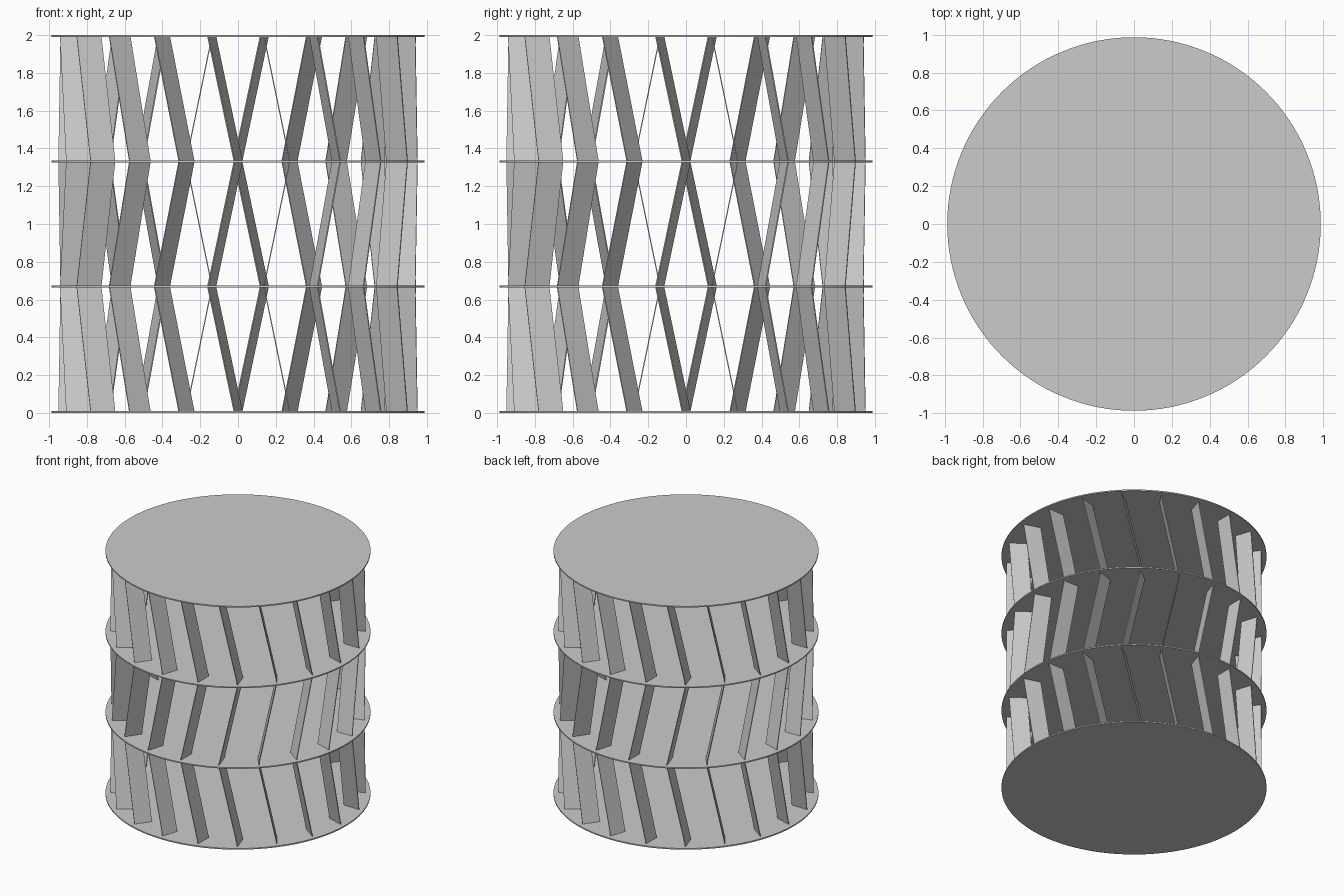
import bpy
import bmesh
from math import sin, cos, radians
from mathutils import Vector

if "Cube" in bpy.data.objects:
    bpy.data.objects.remove(bpy.data.objects["Cube"], do_unlink=True)

DISC_RADIUS = 0.987
DISC_THICK = 0.01
PITCH = (2 - DISC_THICK) / 3
BLADES = 20
STEP = 360 / BLADES
BLADE_RADIUS = 0.885
BLADE_WIDTH = 0.137
BLADE_THICK = 0.006

grey = bpy.data.materials.new("plain_grey")
grey.use_nodes = True
colour = (0.6, 0.6, 0.6, 1)
grey.diffuse_color = colour
grey.node_tree.nodes["Principled BSDF"].inputs["Base Color"].default_value = colour


def outward(angle):
    """Horizontal direction, measured in degrees from the front."""
    a = radians(angle)
    return Vector((sin(a), -cos(a), 0))


def finish(bm, name):
    bmesh.ops.recalc_face_normals(bm, faces=bm.faces)
    mesh = bpy.data.meshes.new(name)
    bm.to_mesh(mesh)
    bm.free()
    mesh.materials.append(grey)
    obj = bpy.data.objects.new(name, mesh)
    bpy.context.collection.objects.link(obj)
    return obj


# Four thin round plates
for level, name in enumerate(("bottom", "lower", "upper", "top")):
    bm = bmesh.new()
    bmesh.ops.create_cone(bm, cap_ends=True, segments=128, radius1=DISC_RADIUS,
                          radius2=DISC_RADIUS, depth=DISC_THICK)
    disc = finish(bm, name + "_disc")
    disc.location.z = DISC_THICK / 2 + level * PITCH


# Rings of slanted blades, with the lean reversed in the middle ring
def blade_ring(name, z_low, lean_flipped):
    bm = bmesh.new()
    for i in range(BLADES):
        foot = i * STEP
        across = outward(foot - STEP)
        side = Vector((-across.y, across.x, 0))
        for v in bmesh.ops.create_cube(bm, size=1)["verts"]:
            u, t, h = v.co
            shifted = (h < 0) if lean_flipped else (h > 0)
            angle = foot - STEP / 2 if shifted else foot
            v.co = (outward(angle) * BLADE_RADIUS + across * u * BLADE_WIDTH
                    + side * t * BLADE_THICK)
            v.co.z = z_low + (h + 0.5) * (PITCH - DISC_THICK)
    finish(bm, name)


for tier, name in enumerate(("lower", "middle", "upper")):
    blade_ring(name + "_blades", DISC_THICK + tier * PITCH, tier == 1)
